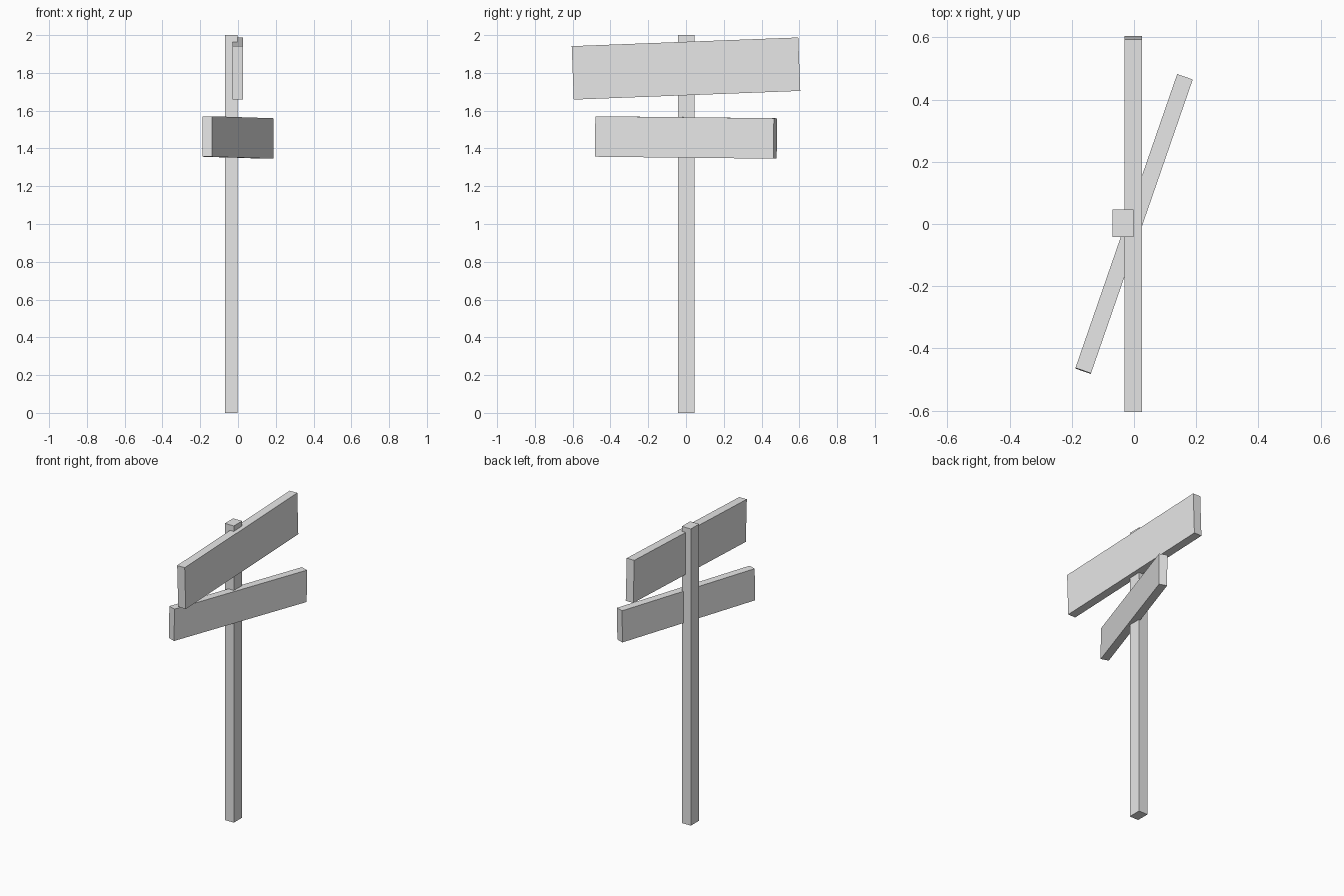
import bpy
from math import radians

default = bpy.data.objects.get("Cube")
if default:
    bpy.data.objects.remove(default, do_unlink=True)

# Single flat grey
grey = bpy.data.materials.new("light_grey")
grey.use_nodes = True
colour = (0.8, 0.8, 0.8, 1)
grey.diffuse_color = colour
grey.node_tree.nodes["Principled BSDF"].inputs["Base Color"].default_value = colour


def plank(name, size, centre, tilt=0, turn=0):
    """Box of the given size, tilted along its length, then turned about z."""
    bpy.ops.mesh.primitive_cube_add(size=1, location=centre)
    obj = bpy.context.object
    obj.name = name
    obj.scale = size
    obj.rotation_euler = (radians(tilt), 0, radians(turn))
    obj.data.materials.append(grey)
    return obj


# Upright post
plank("post", (0.067, 0.088, 2.0), (-0.035, 0.002, 1.0))

# Two sign boards fixed across the post
plank("upper_board", (0.056, 1.2, 0.283), (-0.002, 0, 1.823), tilt=2.2)
plank("lower_board", (0.053, 1.0, 0.214), (0, 0, 1.458), tilt=-0.6, turn=-19.1)
